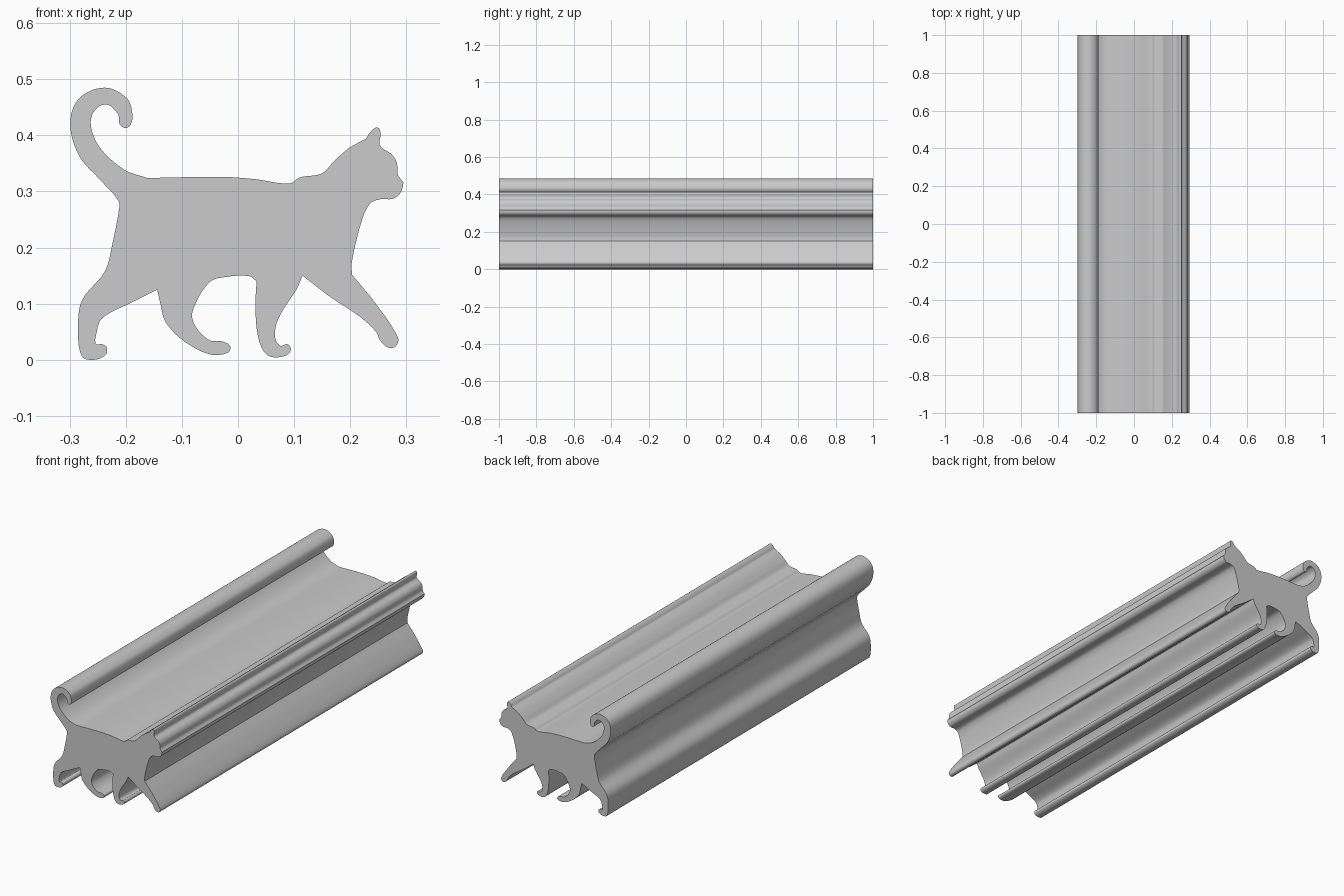
import bpy, bmesh, math
from mathutils import Vector
from mathutils.geometry import interpolate_bezier

# Outline strokes (x, z), clockwise; each is a smooth curve, corners fall where strokes meet
tail = [(-.222, .215), (-.213, .262), (-.213, .283), (-.247, .322), (-.283, .363), (-.299, .42),
        (-.284, .465), (-.238, .485), (-.198, .466), (-.188, .437), (-.191, .42), (-.2, .413),
        (-.211, .42), (-.214, .438), (-.235, .455), (-.257, .442), (-.262, .416), (-.246, .378),
        (-.203, .339), (-.162, .324)]
back = [(-.162, .324), (-.03, .326), (.03, .322), (.092, .314), (.11, .325), (.149, .332),
        (.172, .355), (.199, .378), (.228, .394)]
head = [(.228, .394), (.237, .407), (.249, .414), (.254, .403), (.253, .382), (.274, .366),
        (.283, .351), (.285, .33), (.295, .316)]
chin = [(.295, .316), (.29, .298), (.276, .287), (.253, .286), (.235, .278), (.22, .246),
        (.203, .175), (.203, .152)]
front_leg = [(.203, .152), (.244, .102), (.285, .04), (.281, .024), (.267, .022), (.253, .035),
             (.246, .05), (.217, .077), (.163, .113), (.115, .15)]
second_leg = [(.115, .15), (.104, .125), (.078, .085), (.067, .058), (.067, .036), (.076, .025),
              (.088, .028), (.094, .017), (.081, .006), (.053, .008), (.037, .036), (.031, .09),
              (.033, .14)]
third_leg = [(.033, .14), (.02, .149), (-.019, .148), (-.051, .138), (-.081, .086), (-.076, .06),
             (-.051, .035), (-.029, .033), (-.014, .024), (-.019, .012), (-.051, .01),
             (-.096, .033), (-.129, .067), (-.138, .099), (-.144, .125)]
hind_leg = [(-.144, .125), (-.194, .1), (-.242, .074), (-.253, .044), (-.253, .028), (-.243, .028),
            (-.234, .022), (-.236, .009), (-.256, 0), (-.278, .006), (-.285, .054), (-.278, .106),
            (-.237, .158), (-.222, .215)]


def smooth(stroke, steps=6):
    """Round a stroke with Bezier pieces; the end point is left to the next stroke."""
    p = [Vector((x, 0, z)) for x, z in stroke]
    t = [(p[min(i + 1, len(p) - 1)] - p[max(i - 1, 0)]).normalized() for i in range(len(p))]
    out = []
    for i in range(len(p) - 1):
        h = (p[i + 1] - p[i]).length / 3
        out += interpolate_bezier(p[i], p[i] + t[i] * h, p[i + 1] - t[i + 1] * h, p[i + 1], steps + 1)[:-1]
    return out


outline = []
for stroke in (tail, back, head, chin, front_leg, second_leg, third_leg, hind_leg):
    outline += smooth(stroke)

# Cat silhouette extruded into a long bar with both ends closed
bm = bmesh.new()
face = bm.faces.new([bm.verts.new((v.x, -1, max(v.z, 0))) for v in outline])
new = bmesh.ops.extrude_face_region(bm, geom=[face], use_keep_orig=True)["geom"]
bmesh.ops.translate(bm, verts=[g for g in new if isinstance(g, bmesh.types.BMVert)], vec=(0, 2, 0))
bmesh.ops.recalc_face_normals(bm, faces=bm.faces)
mesh = bpy.data.meshes.new("cat_silhouette_bar")
bm.to_mesh(mesh)
bm.free()
bar = bpy.data.objects.new("cat_silhouette_bar", mesh)
bpy.context.collection.objects.link(bar)
bpy.context.view_layer.objects.active = bar
bar.select_set(True)
bpy.ops.object.shade_smooth_by_angle(angle=math.radians(35))
